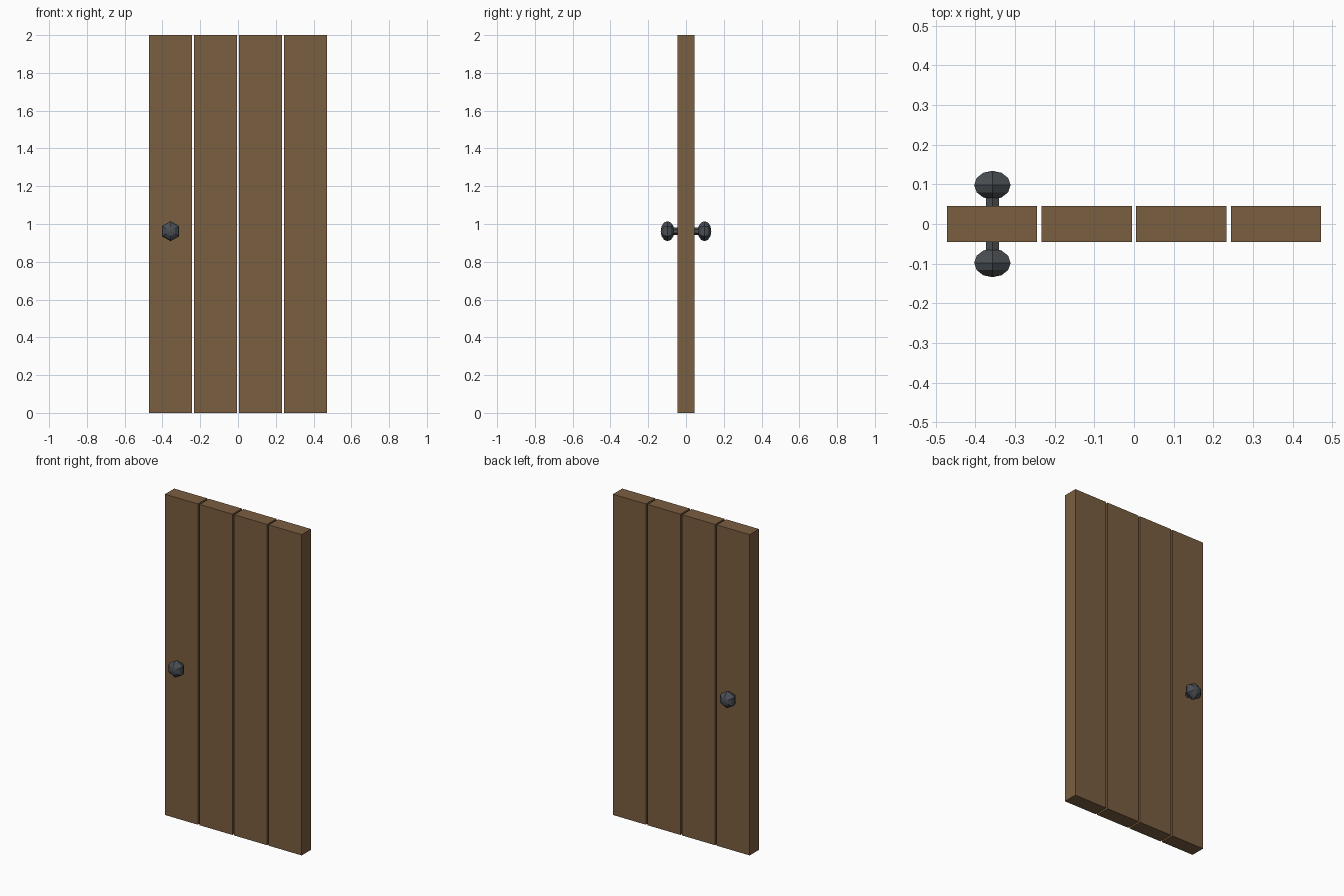
import bpy, bmesh, math

if "Cube" in bpy.data.objects:
    bpy.data.objects.remove(bpy.data.objects["Cube"])


def material(name, rgb):
    m = bpy.data.materials.new(name)
    m.diffuse_color = (*rgb, 1.0)
    m.use_nodes = True
    m.node_tree.nodes["Principled BSDF"].inputs["Base Color"].default_value = m.diffuse_color
    return m


wood = material("brown wood", (0.195, 0.112, 0.052))
iron = material("dark iron", (0.068, 0.078, 0.088))


def add_object(name, bm, mat):
    bmesh.ops.recalc_face_normals(bm, faces=bm.faces)
    mesh = bpy.data.meshes.new(name)
    bm.to_mesh(mesh)
    bm.free()
    mesh.materials.append(mat)
    obj = bpy.data.objects.new(name, mesh)
    bpy.context.collection.objects.link(obj)
    return obj


def lathe_y(name, profile, centre, mat, sides=6):
    """Revolve (radius, y) points around the y axis, a corner pointing up."""
    bm = bmesh.new()
    rings = []
    for r, y in profile:
        rings.append([bm.verts.new((centre[0] + r * math.sin(a), centre[1] + y,
                                    centre[2] + r * math.cos(a)))
                      for a in (math.tau * i / sides for i in range(sides))])
    for lo, hi in zip(rings, rings[1:]):
        for i in range(sides):
            j = (i + 1) % sides
            bm.faces.new((lo[i], lo[j], hi[j], hi[i]))
    bm.faces.new(rings[0])
    bm.faces.new(rings[-1])
    # merge the collapsed pole rings
    bmesh.ops.remove_doubles(bm, verts=bm.verts, dist=1e-5)
    return add_object(name, bm, mat)


# four upright planks with narrow gaps
WIDTH, PITCH, DEPTH, HEIGHT = 0.2275, 0.2387, 0.092, 2.0
for i in range(4):
    bm = bmesh.new()
    bmesh.ops.create_cube(bm, size=1.0)
    bmesh.ops.scale(bm, vec=(WIDTH, DEPTH, HEIGHT), verts=bm.verts)
    bmesh.ops.translate(bm, vec=((i - 1.5) * PITCH, 0, HEIGHT / 2), verts=bm.verts)
    add_object(f"plank_{i + 1}", bm, wood)

# squashed six-sided knob and its stem on both faces
KX, KZ, R, HALF = -0.357, 0.962, 0.053, 0.036
knob = [(R * math.sin(math.pi * k / 6), -HALF * math.cos(math.pi * k / 6))
        for k in range(1, 6)]
knob = [(0.0, -HALF)] + knob + [(0.0, HALF)]
stem = [(0.019, -0.028), (0.019, 0.028)]
for side, s in (("front", -1), ("back", 1)):
    # poles are single points, so build them as tiny rings that get merged
    lathe_y(f"{side}_knob", knob, (KX, s * 0.098, KZ), iron)
    lathe_y(f"{side}_stem", stem, (KX, s * 0.062, KZ), iron)
